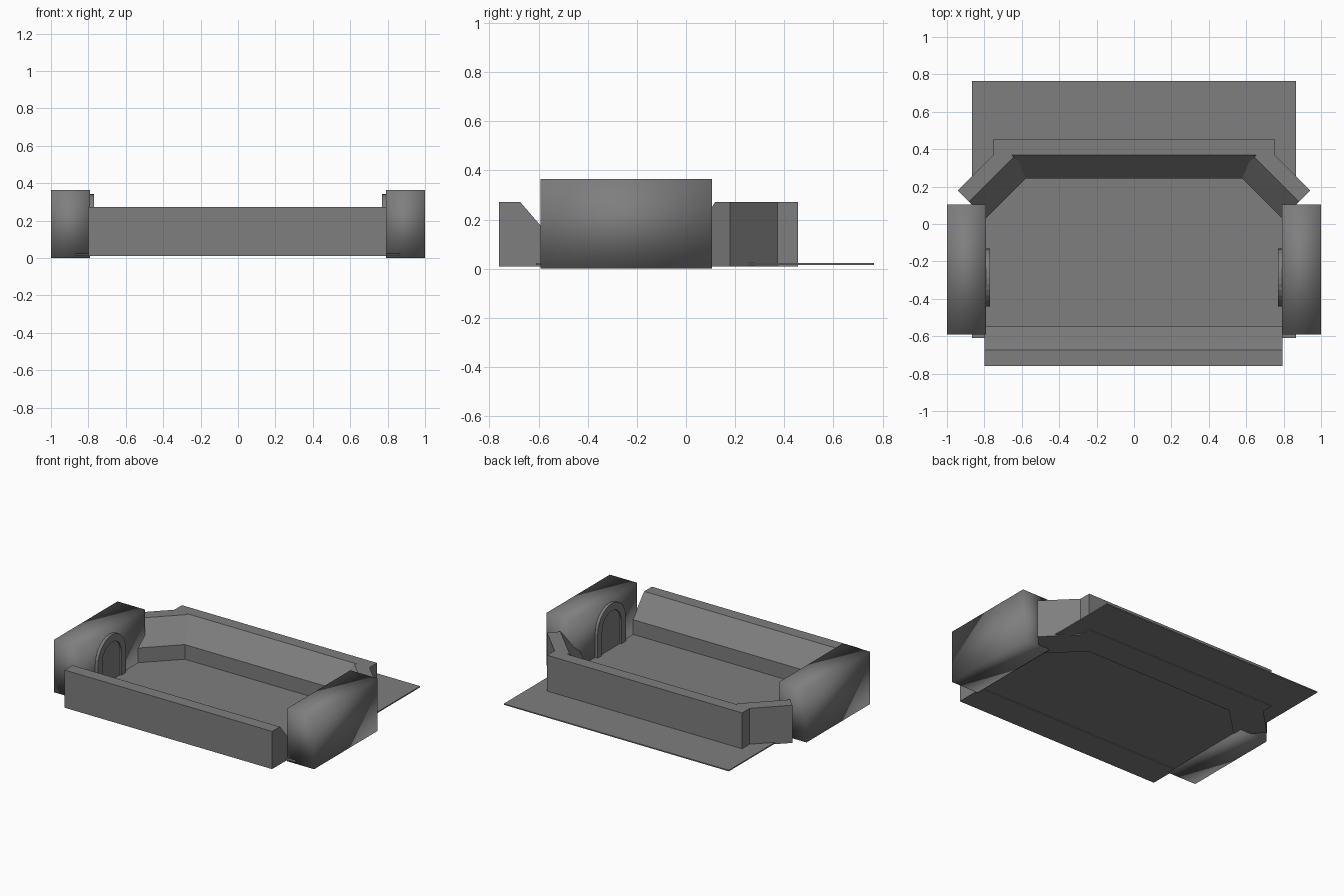
import bpy, math
from mathutils import Matrix, Vector

cube = bpy.data.objects.get("Cube")
if cube:
    bpy.data.objects.remove(cube, do_unlink=True)

grey = bpy.data.materials.new("stone grey")
grey.use_nodes = True
colour = (0.21, 0.21, 0.21, 1)
grey.diffuse_color = colour
grey.node_tree.nodes["Principled BSDF"].inputs["Base Color"].default_value = colour


def add_prism(name, profile, length, matrix, smooth=False):
    """Extrude a closed (y, z) profile along local x, centred, then place it."""
    n = len(profile)
    verts = [matrix @ Vector((x, y, z)) for x in (-length / 2, length / 2) for y, z in profile]
    faces = [tuple(reversed(range(n))), tuple(range(n, 2 * n))]
    faces += [(i, (i + 1) % n, n + (i + 1) % n, n + i) for i in range(n)]
    mesh = bpy.data.meshes.new(name)
    mesh.from_pydata(verts, [], faces)
    mesh.materials.append(grey)
    obj = bpy.data.objects.new(name, mesh)
    bpy.context.collection.objects.link(obj)
    # Consistent outward normals
    import bmesh
    bm = bmesh.new()
    bm.from_mesh(mesh)
    bmesh.ops.recalc_face_normals(bm, faces=bm.faces)
    bm.to_mesh(mesh)
    bm.free()
    for face in mesh.polygons:
        face.use_smooth = smooth
    return obj


def box_profile(y0, y1, z0, z1):
    return [(y0, z0), (y1, z0), (y1, z1), (y0, z1)]


def place(x, y, angle=0):
    return Matrix.Translation((x, y, 0)) @ Matrix.Rotation(math.radians(angle), 4, 'Z')


# Thin floor plate, running out behind the back wall
add_prism("floor_plate", box_profile(-0.61, 0.765, 0.015, 0.023), 1.73, place(0, 0))

# Parapet walls: the outer face is at local y = 0, the sloped inner side at -y
WALL = [(0, 0.01), (0, 0.272), (-0.085, 0.272), (-0.212, 0.125), (-0.212, 0.01)]
add_prism("back_wall", WALL, 1.5, place(0, 0.455))
add_prism("front_wall", WALL, 1.595, place(-0.003, -0.76, 180))

for side, label in ((1, "left"), (-1, "right")):
    # Diagonal corner wall, its far end buried in the back wall
    add_prism(label + "_corner_wall", WALL, 0.34,
              place(side * 0.823, 0.299, -45 * side))

    # Softly shaded side block
    add_prism(label + "_side_block", box_profile(-0.592, 0.105, 0, 0.365), 0.21,
              place(side * 0.895, 0), smooth=True)

    # Arched doorway on the inner face of the block
    def arch(radius):
        steps = 14
        return [(-0.285 + radius * math.cos(math.pi * i / steps),
                 0.188 + radius * math.sin(math.pi * i / steps)) for i in range(steps + 1)]

    outer, inner = arch(0.155), arch(0.105)
    frame = [(outer[0][0], 0.015)] + outer + [(outer[-1][0], 0.015), (inner[-1][0], 0.015)]
    frame += inner[::-1] + [(inner[0][0], 0.015)]
    add_prism(label + "_door_frame", frame, 0.03, place(side * 0.785, 0))
    door = [(inner[0][0], 0.015)] + inner + [(inner[-1][0], 0.015)]
    add_prism(label + "_door_panel", door, 0.02, place(side * 0.79, 0))
